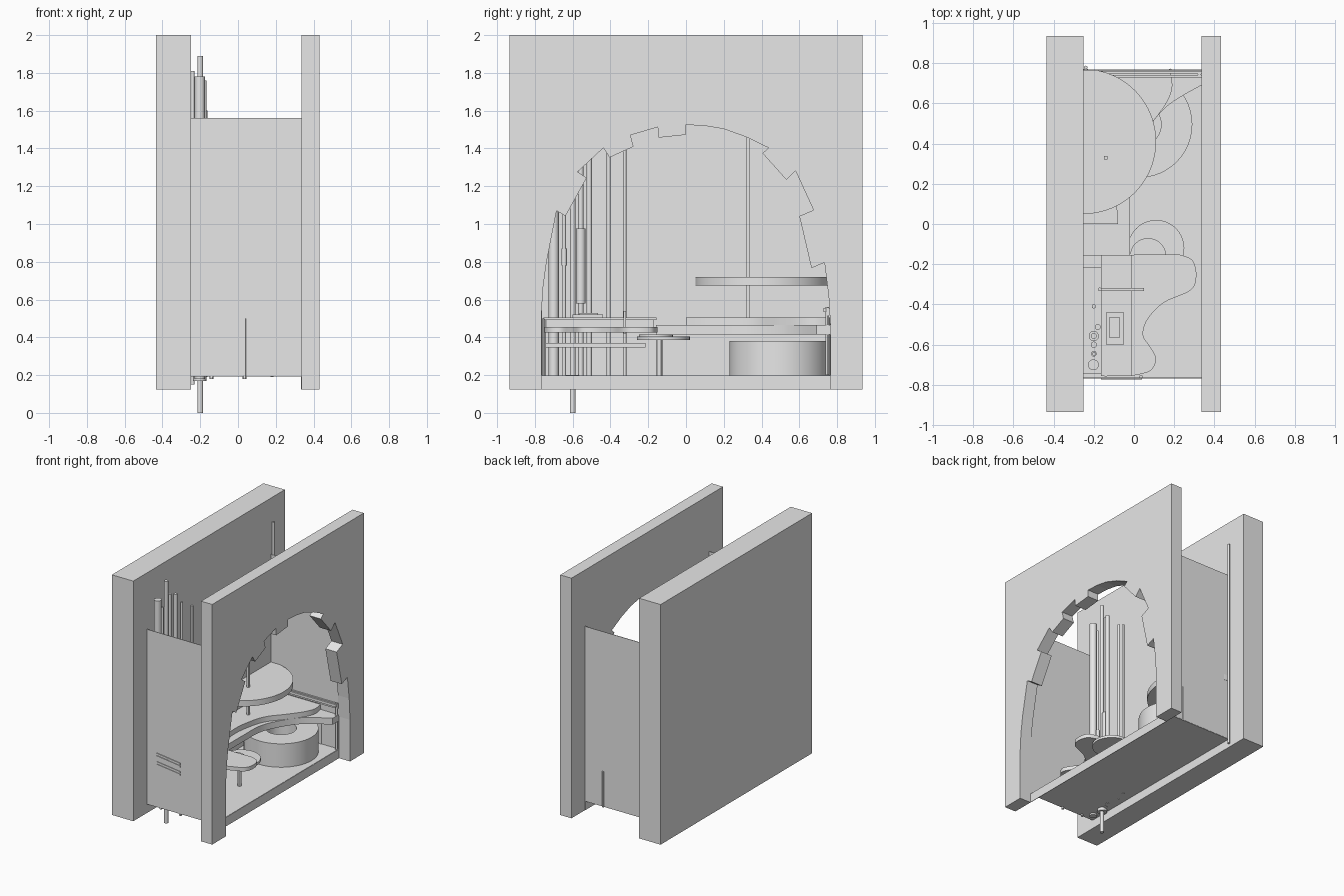
import bpy, bmesh, math
from mathutils import Vector

cube = bpy.data.objects.get("Cube")
if cube:
    bpy.data.objects.remove(cube, do_unlink=True)

grey = bpy.data.materials.new("plain_grey")
grey.use_nodes = True
grey.diffuse_color = (0.8, 0.8, 0.8, 1)
grey.node_tree.nodes["Principled BSDF"].inputs["Base Color"].default_value = grey.diffuse_color


def finish(name, bm, smooth=False):
    bmesh.ops.recalc_face_normals(bm, faces=bm.faces)
    mesh = bpy.data.meshes.new(name)
    bm.to_mesh(mesh)
    bm.free()
    mesh.materials.append(grey)
    obj = bpy.data.objects.new(name, mesh)
    bpy.context.collection.objects.link(obj)
    if smooth:
        bpy.ops.object.select_all(action='DESELECT')
        obj.select_set(True)
        bpy.context.view_layer.objects.active = obj
        bpy.ops.object.shade_smooth_by_angle()
    return obj


def extrude(name, points, offset, smooth=False):
    """Solid made by sweeping a flat outline along an offset."""
    bm = bmesh.new()
    face = bm.faces.new([bm.verts.new(p) for p in points])
    ext = bmesh.ops.extrude_face_region(bm, geom=[face], use_keep_orig=True)
    moved = [v for v in ext["geom"] if isinstance(v, bmesh.types.BMVert)]
    bmesh.ops.translate(bm, verts=moved, vec=offset)
    return finish(name, bm, smooth)


def slab(name, outline, z0, z1, smooth=False):
    return extrude(name, [(x, y, z0) for x, y in outline], (0, 0, z1 - z0), smooth)


def box(name, x0, x1, y0, y1, z0, z1):
    return slab(name, [(x0, y0), (x1, y0), (x1, y1), (x0, y1)], z0, z1)


def rod(name, x, y, r, z0, z1, sides=24):
    ring = [(x + r * math.cos(math.tau * i / sides), y + r * math.sin(math.tau * i / sides))
            for i in range(sides)]
    return slab(name, ring, z0, z1, True)


def arc(x, y, r, a0, a1, n=32):
    return [(x + r * math.cos(math.radians(a0 + (a1 - a0) * i / n)),
             y + r * math.sin(math.radians(a0 + (a1 - a0) * i / n))) for i in range(n + 1)]


def curve_through(points, steps=6):
    """Smooth open path through the given points."""
    p = [Vector(q) for q in points]
    p = [p[0]] + p + [p[-1]]
    out = []
    for a, b, c, d in zip(p, p[1:], p[2:], p[3:]):
        for i in range(steps):
            t = i / steps
            out.append(tuple(0.5 * (2 * b + (c - a) * t + (2 * a - 5 * b + 4 * c - d) * t ** 2
                                    + (3 * b - a - 3 * c + d) * t ** 3)))
    return out + [tuple(p[-1])]


# Shell: solid wall, wall with a ragged arch, thin end panels, floor and sill
box("solid_wall", -0.435, -0.25, -0.935, 0.935, 0.125, 2)
arch = [(-.765, .125), (-.765, .52), (-.757, .66), (-.738, .8), (-.685, 1.07), (-.638, 1.042),
        (-.526, 1.244), (-.574, 1.276), (-.437, 1.403), (-.405, 1.352), (-.278, 1.41),
        (-.294, 1.47), (-.15, 1.513), (-.145, 1.457), (-.003, 1.472), (-.003, 1.525),
        (.1, 1.52), (.2, 1.503), (.32, 1.46), (.437, 1.403), (.405, 1.375), (.532, 1.233),
        (.58, 1.281), (.675, 1.074), (.6, 1.042), (.664, .767), (.733, .795), (.755, .62),
        (.765, .45), (.765, .125)]
wall = arch + [(.935, .125), (.935, 2), (-.935, 2), (-.935, .125)]
extrude("arch_wall", [(0.335, y, z) for y, z in wall], (0.097, 0, 0))
for name, y in (("front_panel", -0.767), ("back_panel", 0.763)):
    box(name, -0.25, 0.335, y, y + 0.004, 0.195, 1.56)
box("floor", -0.25, 0.335, -0.765, 0.765, 0.193, 0.197)
box("sill", 0.333, 0.337, -0.765, 0.765, 0.125, 0.195)

# Half disc on the solid wall, with its post
slab("half_disc", arc(-0.25, 0.41, 0.36, -90, 90, 48), 0.675, 0.72, True)
box("disc_post", -0.15, -0.132, 0.32, 0.338, 0.5, 1.5)

# Ring shaped drum
bm = bmesh.new()
n = 48
rings = []
for r, z in ((0.265, 0.195), (0.265, 0.38), (0.11, 0.38), (0.11, 0.195)):
    rings.append([bm.verts.new((0.025 + r * math.cos(math.tau * i / n),
                                0.495 + r * math.sin(math.tau * i / n), z)) for i in range(n)])
for k in range(4):
    a, b = rings[k], rings[(k + 1) % 4]
    for i in range(n):
        j = (i + 1) % n
        bm.faces.new((a[i], a[j], b[j], b[i]))
finish("ring_drum", bm, True)

# Two tier counter curving round the back corner
upper = curve_through([(-.08, 0), (-.08, .15), (-.03, .35), (.08, .49), (.16, .6), (.19, .68), (.18, .76)])
lower = curve_through([(-.02, -.16), (-.02, .1), (-.01, .3), (.07, .47), (.17, .59), (.335, .69)])
slab("upper_counter", [(-.25, 0)] + upper + [(-.25, .762)], 0.465, 0.505, True)
slab("lower_counter", [(-.25, -.16)] + lower + [(.335, .762), (-.25, .762)], 0.415, 0.465, True)
for i, y in enumerate((0.735, 0.754)):
    box(f"back_rail_{i}", -0.25, 0.335, y - 0.006, y + 0.006, 0.535 - 0.02 * i, 0.555)
rod("rail_leg", 0.325, 0.748, 0.01, 0.2, 0.56, 12)
rod("counter_leg", 0.18, 0.765, 0.007, 0.19, 0.47, 12)

# Front desk with its wavy top and lower shelf
blob = curve_through([(.22, -.15), (.29, -.18), (.31, -.26), (.28, -.33), (.15, -.39), (.07, -.47),
                      (.045, -.55), (.08, -.61), (.11, -.67), (.08, -.73), (-.01, -.755)])
slab("wavy_desk_top", [(-.165, -.155)] + blob + [(-.165, -.755)], 0.425, 0.455, True)
box("desk_top", -0.165, -0.01, -0.755, -0.155, 0.492, 0.505)
box("desk_riser", -0.16, -0.14, -0.74, -0.17, 0.455, 0.492)
box("low_shelf", -0.25, 0.04, -0.745, -0.215, 0.345, 0.37)
box("desk_divider", -0.165, 0.05, -0.332, -0.318, 0.42, 0.54)
box("desk_tray", -0.14, -0.05, -0.6, -0.44, 0.505, 0.52)
box("tray_block", -0.125, -0.07, -0.565, -0.465, 0.52, 0.528)
for i, (x, y) in enumerate(((0.035, -0.76), (-0.14, -0.75))):
    rod(f"desk_leg_{i}", x, y, 0.01, 0.18, 0.5, 12)

# Round seat
rod("round_seat", 0.11, -0.12, 0.14, 0.385, 0.405, 40)
rod("seat_cushion", 0.07, -0.16, 0.09, 0.405, 0.415, 32)
rod("seat_post", 0.11, -0.14, 0.015, 0.195, 0.385, 12)

# Slanted slats on the front panel
for i, z in enumerate((0.605, 0.585, 0.54, 0.52)):
    extrude(f"front_slat_{i}", [(-.165, -.773, z), (-.165, -.773, z + .013), (-.165, -.767, z + .013),
                                (-.165, -.767, z)], (0.205, 0, -0.025))
box("slat_frame", -0.165, 0.04, -0.769, -0.766, 0.2, 0.59)

# Cluster of pipes along the solid wall: x, y, radius, bottom, top
pipes = [(-.2, -.6, .015, 0, 1.89), (-.202, -.7, .027, .18, 1.78), (-.18, -.512, .014, .19, 1.76),
         (-.2, -.557, .014, .19, 1.77), (-.2, -.557, .025, .58, .975), (-.2, -.645, .009, .19, 1.7),
         (-.2, -.645, .014, .78, .87), (-.2, -.41, .01, .19, 1.65), (-.17, -.325, .009, .19, 1.6),
         (-.24, .778, .009, .15, 1.81)]
for i, p in enumerate(pipes):
    rod(f"pipe_{i}", *p)
rod("pipe_flange", -0.203, -0.6, 0.035, 0.17, 0.2)
